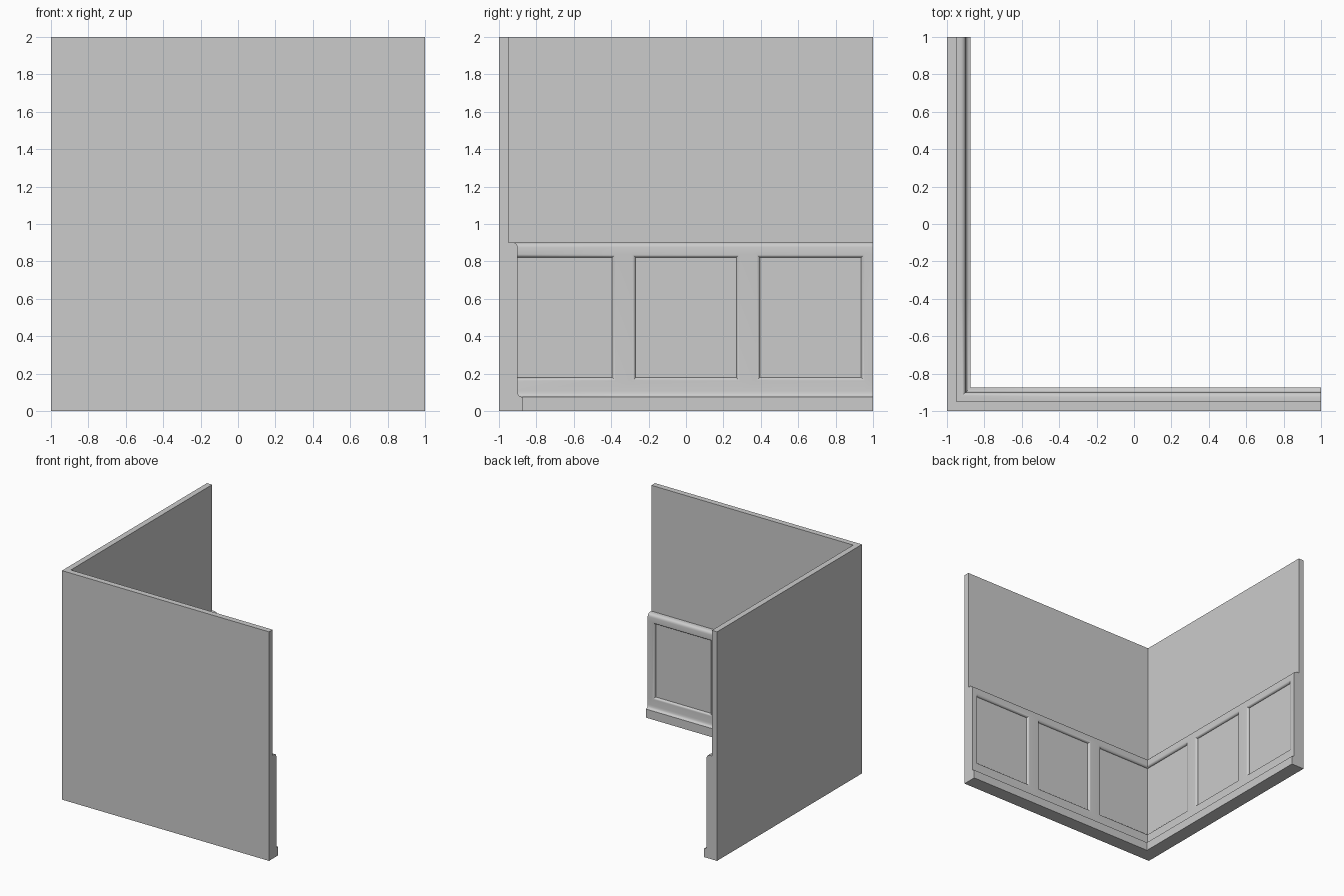
import bpy, bmesh, math

if "Cube" in bpy.data.objects:
    bpy.data.objects.remove(bpy.data.objects["Cube"])

# Cross-section of the wall: (distance in from the outer face, height)
FACE, RECESS, R = 0.10, 0.08, 0.018
LOW, HIGH = 0.162, 0.838          # outer edges of the panel openings
profile = [(0, 0), (0.125, 0), (0.125, 0.075),
           (0.115, 0.077), (0.106, 0.083), (0.102, 0.092), (FACE, 0.107),
           (FACE, LOW), (FACE, HIGH), (FACE, 0.875),
           (0.098, 0.886), (0.092, 0.895), (0.083, 0.9), (0.075, 0.902),
           (0.05, 0.902), (0.05, 2), (0, 2)]
PANEL_ROW = profile.index((FACE, LOW))

# Positions along each wall, measured from the corner; even spans hold panels
stations = [0, 0.622, 0.713, 1.287, 1.378, 1.954, 2]

bm = bmesh.new()


def point(u, d, z, swap):
    """Place a point on one wall; the corner end follows the mitre."""
    a, b = max(u, d) - 1, d - 1
    return bm.verts.new((a, b, z) if swap else (b, a, z))


def face(coords, swap):
    bm.faces.new([point(u, d, z, swap) for u, d, z in coords])


def recessed_panel(u0, u1, swap):
    """Quarter-round moulding stepping back to a flat panel."""
    corner = u0 == 0
    rings = []
    for i in range(6):
        t = i / 5 * math.pi / 2
        o, d = R * math.sin(t), RECESS + (FACE - RECESS) * math.cos(t)
        left = d if corner else u0 + o
        rings.append([(left, d, LOW + o), (u1 - o, d, LOW + o),
                      (u1 - o, d, HIGH - o), (left, d, HIGH - o)])
    for a, b in zip(rings, rings[1:]):
        for k in range(3 if corner else 4):
            n = (k + 1) % 4
            face([a[k], a[n], b[n], b[k]], swap)
    face(rings[-1], swap)


for swap in (False, True):
    # Wall, rails, stiles and baseboard
    for s, (u0, u1) in enumerate(zip(stations, stations[1:])):
        for r, (d0, z0) in enumerate(profile):
            d1, z1 = profile[(r + 1) % len(profile)]
            if r == PANEL_ROW and s % 2 == 0 and s < 5:
                recessed_panel(u0, u1, swap)
            else:
                face([(u0, d0, z0), (u1, d0, z0),
                      (u1, d1, z1), (u0, d1, z1)], swap)
    # Flat end of the wall
    face([(2, d, z) for d, z in profile], swap)

bmesh.ops.remove_doubles(bm, verts=bm.verts, dist=1e-5)
bmesh.ops.recalc_face_normals(bm, faces=bm.faces)

mesh = bpy.data.meshes.new("panelled_corner_wall")
bm.to_mesh(mesh)
bm.free()
wall = bpy.data.objects.new("panelled_corner_wall", mesh)
bpy.context.collection.objects.link(wall)
bpy.context.view_layer.objects.active = wall
wall.select_set(True)
bpy.ops.object.shade_smooth_by_angle(angle=math.radians(35))
